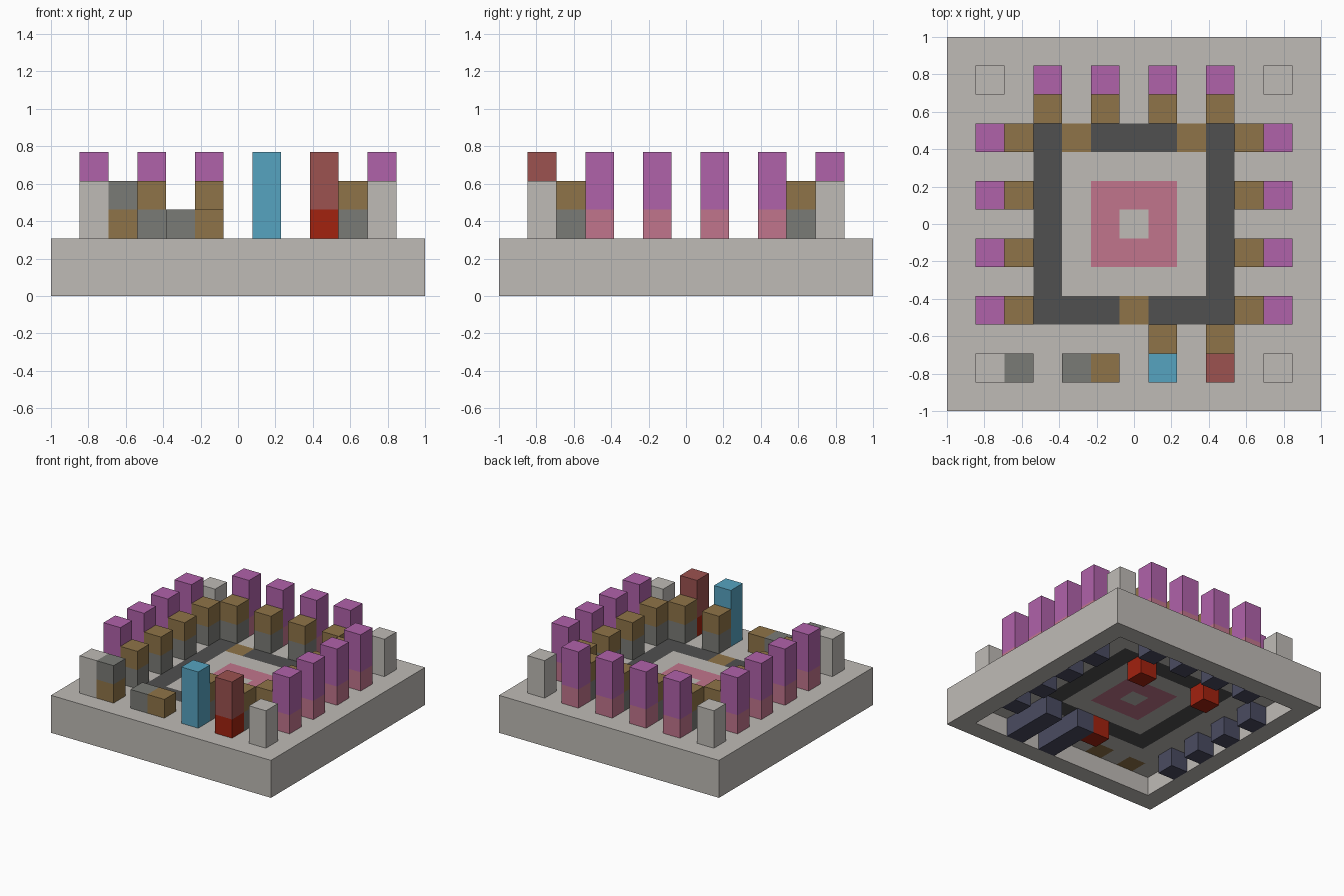
import bpy, bmesh
from mathutils import Vector

cube = bpy.data.objects.get("Cube")
if cube:
    bpy.data.objects.remove(cube)

N = 13          # cells along each side
U = 2.0 / N     # size of one cell
MID = N // 2


# Materials from display colours
def linear(c):
    c /= 255
    return c / 12.92 if c <= 0.04045 else ((c + 0.055) / 1.055) ** 2.4


def material(name, r, g, b):
    m = bpy.data.materials.new(name)
    m.use_nodes = True
    color = (linear(r), linear(g), linear(b), 1)
    m.diffuse_color = color
    m.node_tree.nodes["Principled BSDF"].inputs["Base Color"].default_value = color
    return m


stone = material("light stone", 191, 187, 182)
dark = material("dark gray", 80, 80, 80)
gray = material("mid gray", 122, 123, 118)
brown = material("brown", 143, 116, 72)
pink = material("pink", 193, 117, 140)
purple = material("purple", 176, 98, 170)
blue = material("blue", 86, 163, 192)
brick = material("dull red", 156, 82, 80)
red = material("bright red", 162, 34, 15)
navy = material("dark navy", 74, 75, 97)


def finish(name, bm, mats):
    bmesh.ops.recalc_face_normals(bm, faces=bm.faces)
    mesh = bpy.data.meshes.new(name)
    bm.to_mesh(mesh)
    bm.free()
    for m in mats:
        mesh.materials.append(m)
    obj = bpy.data.objects.new(name, mesh)
    bpy.context.collection.objects.link(obj)
    return obj


def extrude(bm, faces, dz):
    out = bmesh.ops.extrude_face_region(bm, geom=faces)["geom"]
    verts = [g for g in out if isinstance(g, bmesh.types.BMVert)]
    bmesh.ops.translate(bm, verts=verts, vec=(0, 0, dz))
    return [g for g in out if isinstance(g, bmesh.types.BMFace)]


def stack(name, x, y, level, bands, length=1):
    """Upright block on cell (x, y), made of (material, height) bands."""
    bm = bmesh.new()
    x0, y0 = (x - N / 2) * U, (y - N / 2) * U
    x1, y1 = x0 + U, y0 + length * U
    z = level * U
    top = [bm.faces.new([bm.verts.new(p) for p in
           ((x0, y0, z), (x1, y0, z), (x1, y1, z), (x0, y1, z))])]
    for i, (mat, height) in enumerate(bands):
        before = set(bm.faces) if i else set()
        top = extrude(bm, top, height * U)
        for f in bm.faces:
            if f not in before:
                f.material_index = i
    return finish(name, bm, [m for m, h in bands])


# Base: hollow slab with an inlaid floor that runs through its thickness
lamp_cells = [(4, 9), (8, 9), (6, 3)]
soil_cells = [(2, 1), (4, 1)]
floor_mats = [stone, dark, pink, brown]


def floor_index(x, y):
    ring = max(abs(x - MID), abs(y - MID))
    if (x, y) in lamp_cells + soil_cells:
        return 3
    if ring == 3:
        return 1
    return 2 if ring == 1 else 0


# The ring is measured in cells, so the pink square is three cells wide
bm = bmesh.new()
bmesh.ops.create_grid(bm, x_segments=N, y_segments=N, size=1)
bmesh.ops.translate(bm, verts=bm.verts, vec=(0, 0, U))
under = list(bm.faces)
extrude(bm, under, U)
rim = [f for f in bm.faces if abs(f.calc_center_median().z - U) < 0.01
       and max(map(abs, f.calc_center_median().xy)) > 1 - U]
extrude(bm, rim, -U)
bm.normal_update()
for f in bm.faces:
    c = f.calc_center_median()
    if abs(f.normal.z) > 0.5:
        f.material_index = floor_index(int((c.x + 1) / U), int((c.y + 1) / U))
finish("base_slab", bm, floor_mats)

# Corner posts
for x in (1, 11):
    for y in (1, 11):
        stack("corner_post", x, y, 2, [(stone, 2)])

# Outer pillars with a lower block on the inner side and a foot below
slots = (3, 5, 7, 9)
pillar = [(pink, 1), (purple, 2)]
step = [(gray, 1), (brown, 1)]
for s in slots:
    for side, (px, py), (qx, qy) in (("right", (1, s), (2, s)),
                                     ("left", (11, s), (10, s)),
                                     ("back", (s, 11), (s, 10))):
        stack(side + "_pillar", px, py, 2, pillar)
        stack(side + "_step", qx, qy, 2, step)
        stack(side + "_foot", px, py, 0, [(navy, 1)])

# Front pillars with long feet
for x, bands in ((7, [(blue, 3)]), (9, [(red, 1), (brick, 2)])):
    stack("front_pillar", x, 1, 2, bands)
    stack("front_step", x, 2, 2, step)
    stack("front_long_foot", x, 1, 0, [(navy, 1)], length=3)

# Loose blocks at the front
stack("front_tall_block", 2, 1, 2, [(brown, 1), (gray, 1)])
stack("front_gray_block", 4, 1, 2, [(gray, 1)])
stack("front_brown_block", 5, 1, 2, [(brown, 1)])

# Red blocks hanging under the brown floor cells
for x, y in lamp_cells:
    stack("hanging_block", x, y, 0, [(red, 1)])
